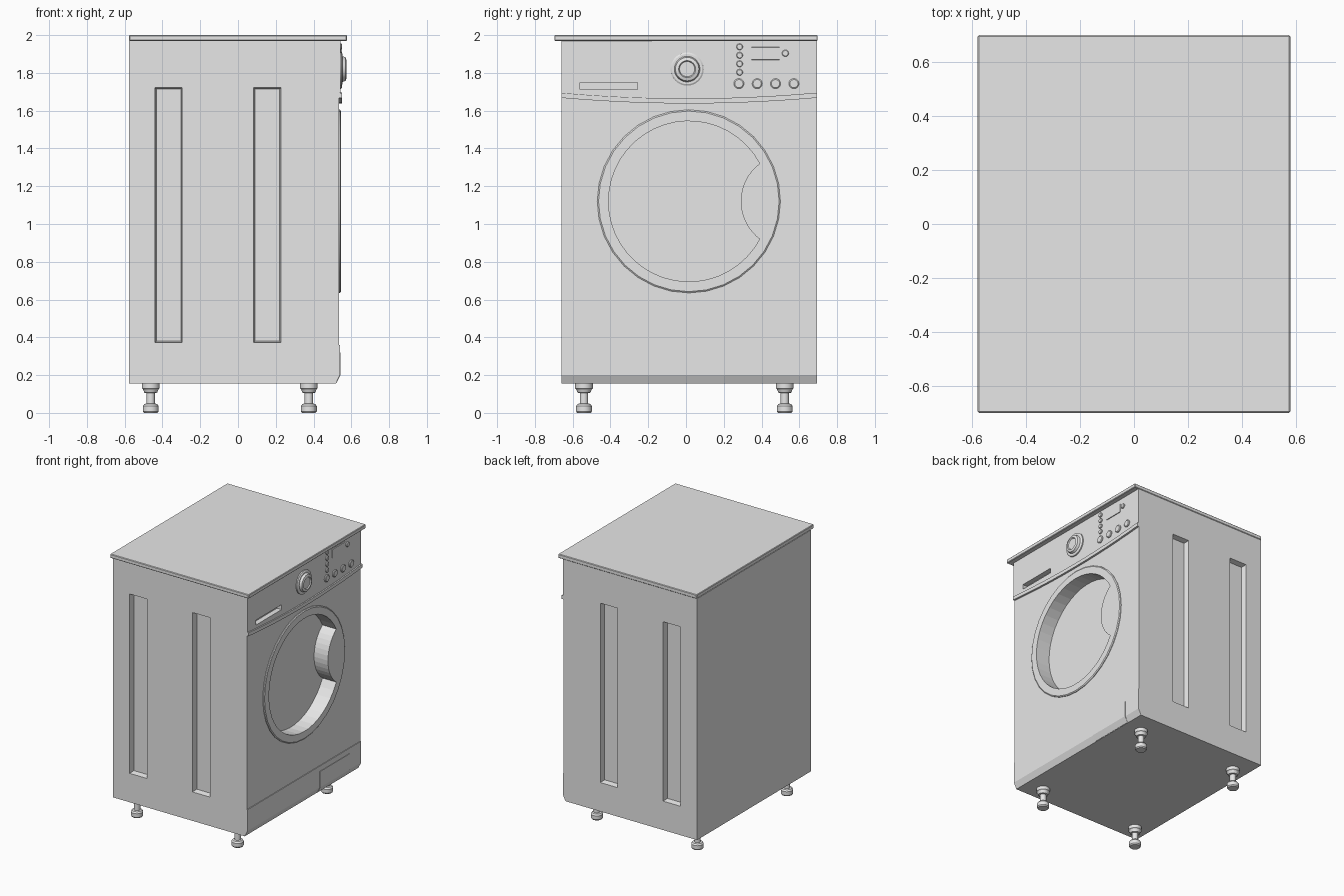
import bpy, bmesh
from math import sin, cos, radians, pi
from mathutils import Vector, Matrix

cube = bpy.data.objects.get("Cube")
if cube:
    bpy.data.objects.remove(cube, do_unlink=True)

GREY = (0.8, 0.8, 0.8, 1)
enamel = bpy.data.materials.new("grey_enamel")
enamel.diffuse_color = GREY
enamel.use_nodes = True
enamel.node_tree.nodes["Principled BSDF"].inputs["Base Color"].default_value = GREY


def finish(name, bm):
    bmesh.ops.recalc_face_normals(bm, faces=bm.faces)
    mesh = bpy.data.meshes.new(name)
    bm.to_mesh(mesh)
    bm.free()
    mesh.materials.append(enamel)
    ob = bpy.data.objects.new(name, mesh)
    bpy.context.collection.objects.link(ob)
    return ob


def prism(name, pts, axis, lo, hi, inset=0):
    """Extrude a 2D outline along x or y; inset narrows the far end."""
    bm = bmesh.new()
    mid_u = sum(p[0] for p in pts) / len(pts)
    mid_v = sum(p[1] for p in pts) / len(pts)

    def place(u, v, w):
        return bm.verts.new((w, u, v) if axis == "x" else (u, w, v))

    near = [place(u, v, lo) for u, v in pts]
    far = [place(u - (inset if u > mid_u else -inset),
                 v - (inset if v > mid_v else -inset), hi) for u, v in pts]
    bm.faces.new(near)
    bm.faces.new(far)
    for i in range(len(pts)):
        j = (i + 1) % len(pts)
        bm.faces.new((near[i], near[j], far[j], far[i]))
    return finish(name, bm)


def rect(u0, u1, v0, v1):
    return [(u0, v0), (u1, v0), (u1, v1), (u0, v1)]


def lathe(name, profile, location, axis="z", sides=24):
    """Spin (radius, height) points around an axis."""
    bm = bmesh.new()
    verts = [bm.verts.new((r, 0, h)) for r, h in profile]
    edges = [bm.edges.new(pair) for pair in zip(verts, verts[1:])]
    bmesh.ops.spin(bm, geom=verts + edges, cent=(0, 0, 0), axis=(0, 0, 1),
                   angle=2 * pi, steps=sides)
    bmesh.ops.remove_doubles(bm, verts=bm.verts, dist=0.0001)
    if axis == "x":
        bmesh.ops.rotate(bm, verts=bm.verts, matrix=Matrix.Rotation(pi / 2, 3, "Y"))
    bmesh.ops.translate(bm, verts=bm.verts, vec=Vector(location))
    ob = finish(name, bm)
    bpy.ops.object.select_all(action="DESELECT")
    ob.select_set(True)
    bpy.context.view_layer.objects.active = ob
    bpy.ops.object.shade_smooth_by_angle(angle=radians(25))
    return ob


def cut(targets, cutter):
    for ob in targets:
        mod = ob.modifiers.new("cut", "BOOLEAN")
        mod.operation = "DIFFERENCE"
        mod.solver = "EXACT"
        mod.object = cutter
        bpy.context.view_layer.objects.active = ob
        bpy.ops.object.modifier_apply(modifier=mod.name)
    bpy.data.objects.remove(cutter, do_unlink=True)


BACK, FACE, Y0, Y1 = -0.577, 0.535, -0.66, 0.693

# Cabinet with a stepped kick panel and chamfered toe
toe = [(0.518, 0.155), (0.54, 0.2), (0.54, 0.36)]
cabinet = prism("cabinet", [(BACK, 0.155)] + toe + [(FACE, 0.36), (FACE, 1.97), (BACK, 1.97)],
                "y", Y0, Y1)

# Pressed channels in both sides
for x0, x1 in ((-0.44, -0.295), (0.083, 0.228)):
    for outside, inside in ((Y0 - 0.002, Y0 + 0.04), (Y1 + 0.002, Y1 - 0.04)):
        cut([cabinet], prism("channel_cutter", rect(x0, x1, 0.372, 1.722), "y",
                             outside, inside, 0.008))

# Worktop overhanging the door side and one end
worktop = prism("worktop", rect(BACK, 0.577, 1.97, 2.0), "y", -0.697, 0.697)
bevel = worktop.modifiers.new("soft_edge", "BEVEL")
bevel.width = 0.004

# Service hatch on the kick panel
prism("service_hatch", [(0.5, 0.157), (0.521, 0.157), (0.543, 0.2), (0.543, 0.32), (0.5, 0.32)],
      "y", 0.2, 0.55)

# Door ring with the porthole recess and curved grip
DY, DZ = 0.015, 1.12
ring = lathe("door_ring", [(0, -0.02), (0.485, -0.02), (0.485, 0.005), (0.478, 0.01), (0, 0.01)],
             (FACE, DY, DZ), "x", 32)
hole = [(DY + 0.425 * cos(radians(a)), DZ + 0.425 * sin(radians(a)))
        for a in range(28, 333, 8)]
grip = [(DY + 0.525 - 0.25 * cos(radians(a)), DZ + 0.25 * sin(radians(a)))
        for a in range(-48, 49, 8)]
cut([cabinet, ring], prism("porthole_cutter", hole + grip, "x", 0.43, 0.6))


# Control panel with a bowed lower edge and trim strip
def bow(offset, start=Y0, end=Y1):
    steps = 12
    ys = [start + (end - start) * i / steps for i in range(steps + 1)]
    return [(y, 1.665 + offset + 0.03 * ((y - DY) / 0.677) ** 2) for y in ys]


panel = prism("control_panel", bow(0) + [(Y1, 1.97), (Y0, 1.97)], "x", 0.5, 0.54)
prism("trim_strip", bow(-0.027) + bow(0)[::-1], "x", 0.5, 0.55)

# Detergent drawer with finger slot
drawer = prism("detergent_drawer", bow(0.002, Y0, -0.18) + [(-0.18, 1.968), (Y0, 1.968)],
               "x", 0.51, 0.543)
cut([cabinet, panel, drawer],
    prism("slot_cutter", rect(-0.56, -0.257, 1.713, 1.75), "x", 0.505, 0.6))

# Programme dial
lathe("programme_dial", [(0.088, -0.01), (0.088, 0.008), (0.08, 0.013), (0.068, 0.013),
                         (0.062, 0.03), (0.045, 0.035), (0.04, 0.028), (0, 0.028)],
      (0.54, 0.006, 1.82), "x", 32)


# Push buttons
def button(name, y, z, r):
    lathe(name, [(r, -0.01), (r, 0.006), (r * 0.8, 0.01), (0, 0.01)], (0.54, y, z), "x", 20)


for i in range(4):
    button("option_button", 0.28 + 0.097 * i, 1.743, 0.027)
    button("indicator_button", 0.284, 1.938 - 0.045 * i, 0.017)
button("start_button", 0.526, 1.904, 0.018)

# Display window
prism("display_frame", rect(0.345, 0.497, 1.868, 1.937), "x", 0.535, 0.545, 0.002)

# Adjustable feet
for fx in (-0.462, 0.375):
    for fy in (-0.54, 0.523):
        lathe("levelling_foot", [(0, 0), (0.036, 0), (0.042, 0.008), (0.042, 0.036),
                                 (0.034, 0.047), (0.022, 0.05), (0.022, 0.105), (0.034, 0.107),
                                 (0.041, 0.125), (0.047, 0.13), (0.047, 0.158), (0, 0.158)],
              (fx, fy, 0))
